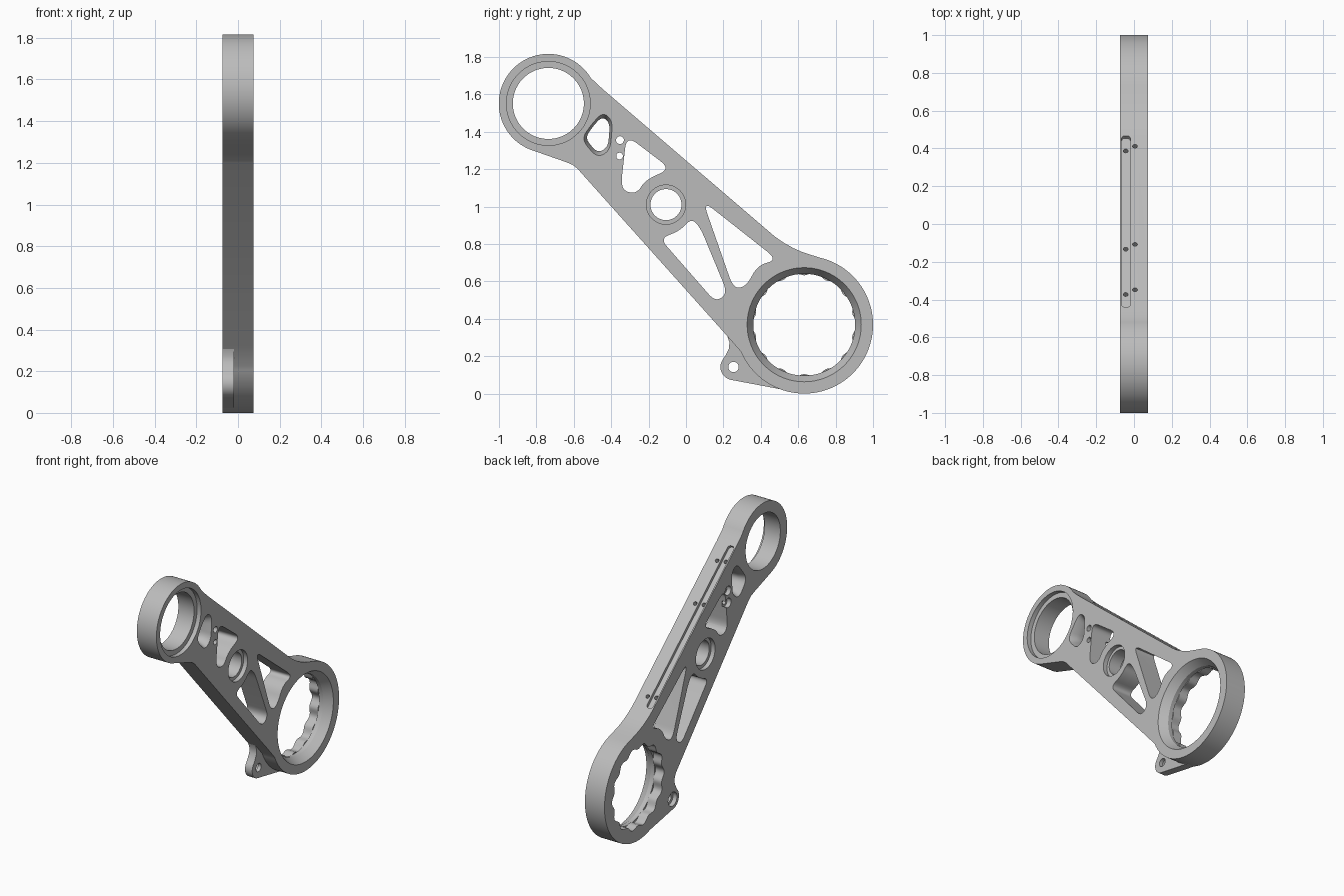
import bpy, bmesh
from math import cos, sin, radians, tau
from mathutils import Vector, Matrix

if "Cube" in bpy.data.objects:
    bpy.data.objects.remove(bpy.data.objects["Cube"])

metal = bpy.data.materials.new("light_grey_metal")
metal.use_nodes = True
metal.diffuse_color = (0.5, 0.5, 0.5, 1)
metal.node_tree.nodes["Principled BSDF"].inputs["Base Color"].default_value = (0.5, 0.5, 0.5, 1)

HALF = 0.075   # half of the plate thickness
OUT = 0.12     # overshoot for cutters


def arc(cy, cz, r, a0, a1, n=48):
    """Points on an arc, angles in degrees, in the side plane."""
    angles = [radians(a0 + (a1 - a0) * i / n) for i in range(n + 1)]
    return [(cy + r * cos(a), cz + r * sin(a)) for a in angles]


def circle(cy, cz, r, n=48, wave=0, lobes=0):
    ring = []
    for i in range(n):
        a = tau * i / n
        rr = r + wave * cos(lobes * a)
        ring.append((cy + rr * cos(a), cz + rr * sin(a)))
    return ring


def rounded(corners, trim, steps=8):
    """Polygon with softened corners."""
    pts = [Vector(c) for c in corners]
    result = []
    for i, p in enumerate(pts):
        a, b = pts[i - 1] - p, pts[(i + 1) % len(pts)] - p
        start = p + a.normalized() * min(trim, a.length * 0.48)
        end = p + b.normalized() * min(trim, b.length * 0.48)
        for k in range(steps + 1):
            t = k / steps
            result.append(start * (1 - t) ** 2 + p * 2 * t * (1 - t) + end * t * t)
    return [tuple(p) for p in result]


def shrink(outline, factor):
    c = sum((Vector(p) for p in outline), Vector((0, 0))) / len(outline)
    return [tuple(c + (Vector(p) - c) * factor) for p in outline]


def loft(name, sections, matrix=None):
    """Solid through outlines placed at positions along x."""
    bm = bmesh.new()
    rings = [[bm.verts.new((x, y, z)) for y, z in outline] for x, outline in sections]
    for a, b in zip(rings, rings[1:]):
        for i in range(len(a)):
            j = (i + 1) % len(a)
            bm.faces.new((a[i], a[j], b[j], b[i]))
    bm.faces.new(rings[0])
    bm.faces.new(rings[-1])
    if matrix:
        bm.transform(matrix)
    bmesh.ops.recalc_face_normals(bm, faces=bm.faces)
    mesh = bpy.data.meshes.new(name)
    bm.to_mesh(mesh)
    bm.free()
    mesh.materials.append(metal)
    obj = bpy.data.objects.new(name, mesh)
    bpy.context.collection.objects.link(obj)
    return obj


def cut(target, sections, matrix=None):
    cutter = loft("cutter", sections, matrix)
    cutter.hide_render = True
    mod = target.modifiers.new("cut", 'BOOLEAN')
    mod.operation = 'DIFFERENCE'
    mod.solver = 'EXACT'
    mod.object = cutter
    bpy.context.view_layer.objects.active = target
    bpy.ops.object.modifier_apply(modifier=mod.name)
    bpy.data.objects.remove(cutter)


def through(outline):
    return [(-OUT, outline), (OUT, outline)]


def stepped(wide, narrow, lip, back=False):
    """Through hole, widened at the left face and optionally at the right one."""
    sections = [(OUT, wide), (lip, wide), (lip, narrow)]
    if back:
        sections += [(-lip, narrow), (-lip, wide), (-OUT, wide)]
    else:
        sections += [(-OUT, narrow)]
    return sections


SMALL, BIG = (-0.736, 1.551), (0.632, 0.368)

# Arm plate with both ring ends
outline = (arc(*SMALL, 0.265, 31, 248)
           + [(-0.64, 1.237), (-0.605, 1.222), (-0.58, 1.202), (0.211, 0.318)]
           + arc(*BIG, 0.368, 203, 437, 72)
           + [(0.623, 0.756), (0.575, 0.777), (0.52, 0.808), (0.473, 0.841),
              (-0.44, 1.623), (-0.475, 1.655)])
arm = loft("arm_plate", [(-HALF, outline), (HALF, outline)])

# Small ring bore with shallow seat
cut(arm, stepped(circle(*SMALL, 0.224, 72), circle(*SMALL, 0.19, 72), 0.045))

# Big ring bore: tapered mouth, plain band, scalloped band
N = 168
mouth, plain = circle(*BIG, 0.305, N), circle(*BIG, 0.272, N)
scallop = circle(*BIG, 0.275, N, 0.011, 14)
cut(arm, [(OUT, mouth), (HALF, mouth), (0.02, plain), (-0.01, plain),
          (-0.01, scallop), (-OUT, scallop)])

# Centre boss hole
cut(arm, stepped(circle(-0.107, 1.01, 0.105), circle(-0.107, 1.01, 0.083), 0.045, True))

# Tapered kidney window
kidney = rounded([(-0.445, 1.505), (-0.392, 1.46), (-0.405, 1.3), (-0.475, 1.26),
                  (-0.56, 1.36), (-0.505, 1.44)], 0.05)
inner = shrink(kidney, 0.8)
cut(arm, [(OUT, kidney), (HALF, kidney), (0.03, inner), (-0.03, inner),
          (-HALF, kidney), (-OUT, kidney)])

# Lightening windows
windows = [
    ([(-0.318, 1.38), (-0.08, 1.2), (-0.215, 1.145), (-0.265, 1.065), (-0.35, 1.09)], 0.07),
    ([(-0.14, 0.83), (-0.035, 0.868), (0.03, 0.938), (0.078, 0.884),
      (0.222, 0.537), (0.158, 0.489)], 0.055),
    ([(0.09, 1.03), (0.49, 0.715), (0.382, 0.686), (0.324, 0.574), (0.254, 0.56)], 0.07),
]
for corners, trim in windows:
    cut(arm, through(rounded(corners, trim)))

# Pair of pin holes, widened at the right face
for y, z, r in ((-0.353, 1.355, 0.021), (-0.355, 1.27, 0.018)):
    pin, wide = circle(y, z, r, 24), circle(y, z, 0.032, 24)
    cut(arm, [(OUT, pin), (-0.045, pin), (-0.045, wide), (-OUT, wide)])

# Cable groove and screw holes in the sloping upper edge
along = Vector((0, 0.759, -0.651))
normal = Vector((0, 0.651, 0.759))
slope = Matrix((normal, Vector((1, 0, 0)), along)).transposed().to_4x4()
slope.translation = (0, 0, 1.246)
groove = rounded([(-0.066, -0.58), (-0.019, -0.58), (-0.019, 0.615), (-0.066, 0.615)], 0.023)
cut(arm, [(-0.02, groove), (0.06, groove)], slope)
for y in (0.4, -0.12, -0.36):
    for x, shift in ((-0.044, 0), (0.005, 0.012)):
        hole = circle(x, (y + shift) / along.y, 0.013, 16)
        cut(arm, [(-0.06, hole), (0.06, hole)], slope)

# Thin side lug with a counterbored hole
EAR = (0.254, 0.142)
lug_outline = ([(0.22, 0.308), (0.232, 0.275), (0.23, 0.24), (0.212, 0.205)]
               + arc(*EAR, 0.07, 140, 260, 20)
               + [(0.607, 0.004), (0.607, 0.03), (0.5, 0.06), (0.4, 0.128),
                  (0.335, 0.2), (0.295, 0.25)])
lug = loft("side_lug", [(-HALF, lug_outline), (-0.02, lug_outline)])
cut(lug, [(OUT, circle(*EAR, 0.028, 32)), (-0.045, circle(*EAR, 0.028, 32)),
          (-0.045, circle(*EAR, 0.048, 32)), (-OUT, circle(*EAR, 0.048, 32))])

# Smooth curved walls, keep edges crisp
for obj in (arm, lug):
    bpy.ops.object.select_all(action='DESELECT')
    obj.select_set(True)
    bpy.context.view_layer.objects.active = obj
    bpy.ops.object.shade_smooth_by_angle(angle=radians(30))
